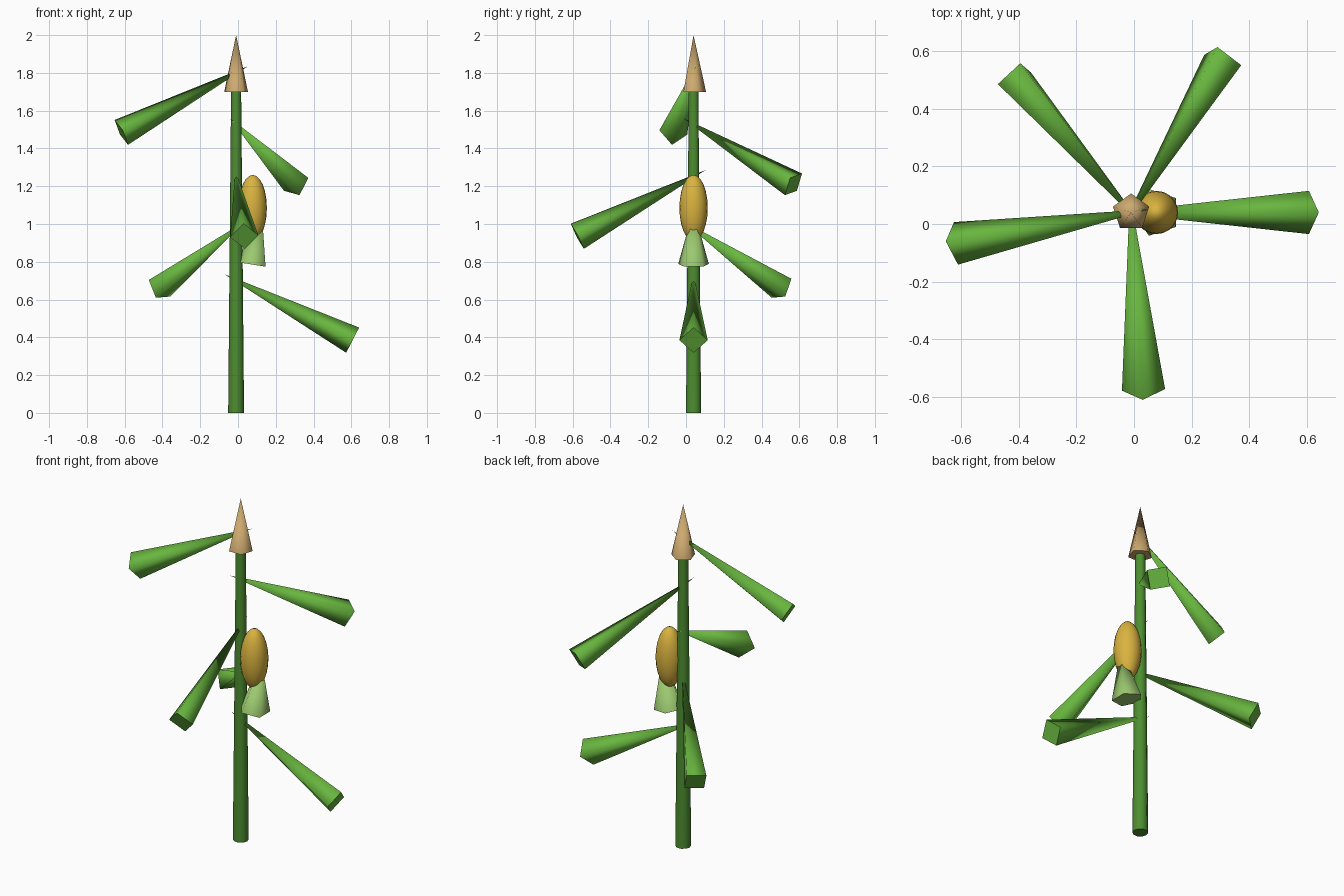
import bpy
import bmesh
from math import radians, cos, sin
from mathutils import Vector, Matrix

cube = bpy.data.objects.get("Cube")
if cube:
    bpy.data.objects.remove(cube, do_unlink=True)


def material(name, rgb):
    mat = bpy.data.materials.new(name)
    mat.use_nodes = True
    mat.diffuse_color = (*rgb, 1)
    shader = mat.node_tree.nodes["Principled BSDF"]
    shader.inputs["Base Color"].default_value = (*rgb, 1)
    shader.inputs["Roughness"].default_value = 0.8
    return mat


STEM = material("stem green", (0.075, 0.27, 0.03))
LEAF = material("leaf green", (0.14, 0.47, 0.05))
HUSK = material("pale husk green", (0.33, 0.58, 0.16))
EAR = material("ear yellow", (0.70, 0.45, 0.05))
TASSEL = material("tassel tan", (0.61, 0.40, 0.16))


def add_object(name, bm, mat, matrix):
    mesh = bpy.data.meshes.new(name)
    bm.to_mesh(mesh)
    bm.free()
    mesh.materials.append(mat)
    obj = bpy.data.objects.new(name, mesh)
    bpy.context.collection.objects.link(obj)
    obj.matrix_world = matrix
    return obj


def cone(name, base, tip, base_radius, tip_radius, sides, mat, spin=0):
    """Cone from base to tip, smooth sides and flat ends."""
    base, tip = Vector(base), Vector(tip)
    axis = tip - base
    bm = bmesh.new()
    bmesh.ops.create_cone(bm, cap_ends=True, segments=sides, radius1=base_radius,
                          radius2=tip_radius, depth=axis.length)
    bmesh.ops.remove_doubles(bm, verts=bm.verts, dist=0.0001)
    # Turn the ring so that its first corner points along +x, then spin it
    first = max((v for v in bm.verts if v.co.z < 0), key=lambda v: v.co.y).co
    turn = radians(spin) - Vector((1, 0)).angle_signed(Vector((first.x, first.y))) * -1
    bmesh.ops.rotate(bm, verts=bm.verts, matrix=Matrix.Rotation(turn, 3, "Z"))
    bm.normal_update()
    for face in bm.faces:
        face.smooth = abs(face.normal.z) < 0.9
    aim = Vector((0, 0, 1)).rotation_difference(axis).to_matrix().to_4x4()
    return add_object(name, bm, mat, Matrix.Translation((base + tip) / 2) @ aim)


# Stem and tassel
X, Y = -0.01, 0.04
cone("stem", (X, Y, 0), (X, Y, 1.78), 0.042, 0.026, 10, STEM)
cone("tassel", (X, Y, 1.7), (X, Y, 2), 0.066, 0, 5, TASSEL, spin=90)

# Leaves spiral up the stem, narrow at the stem and wide at the outer end
for i, angle in enumerate((0, 131, 274, 59, 190)):
    out = Vector((cos(radians(angle)), sin(radians(angle)), 0))
    end = Vector((X, Y, 0.385 + 0.275 * i)) + out * 0.617
    root = end - out * 0.68 + Vector((0, 0, 0.35))
    cone(f"leaf_{i + 1}", end, root, 0.075, 0, 4, LEAF)

# Ear and its husk
bm = bmesh.new()
bmesh.ops.create_uvsphere(bm, u_segments=20, v_segments=12, radius=1)
for face in bm.faces:
    face.smooth = True
add_object("ear", bm, EAR, Matrix.Translation((0.078, Y, 1.085))
           @ Matrix.Diagonal((0.075, 0.075, 0.175, 1)))
cone("husk", (0.078, Y, 0.785), (0.125, Y, 1.08), 0.085, 0, 5, HUSK, spin=180)
